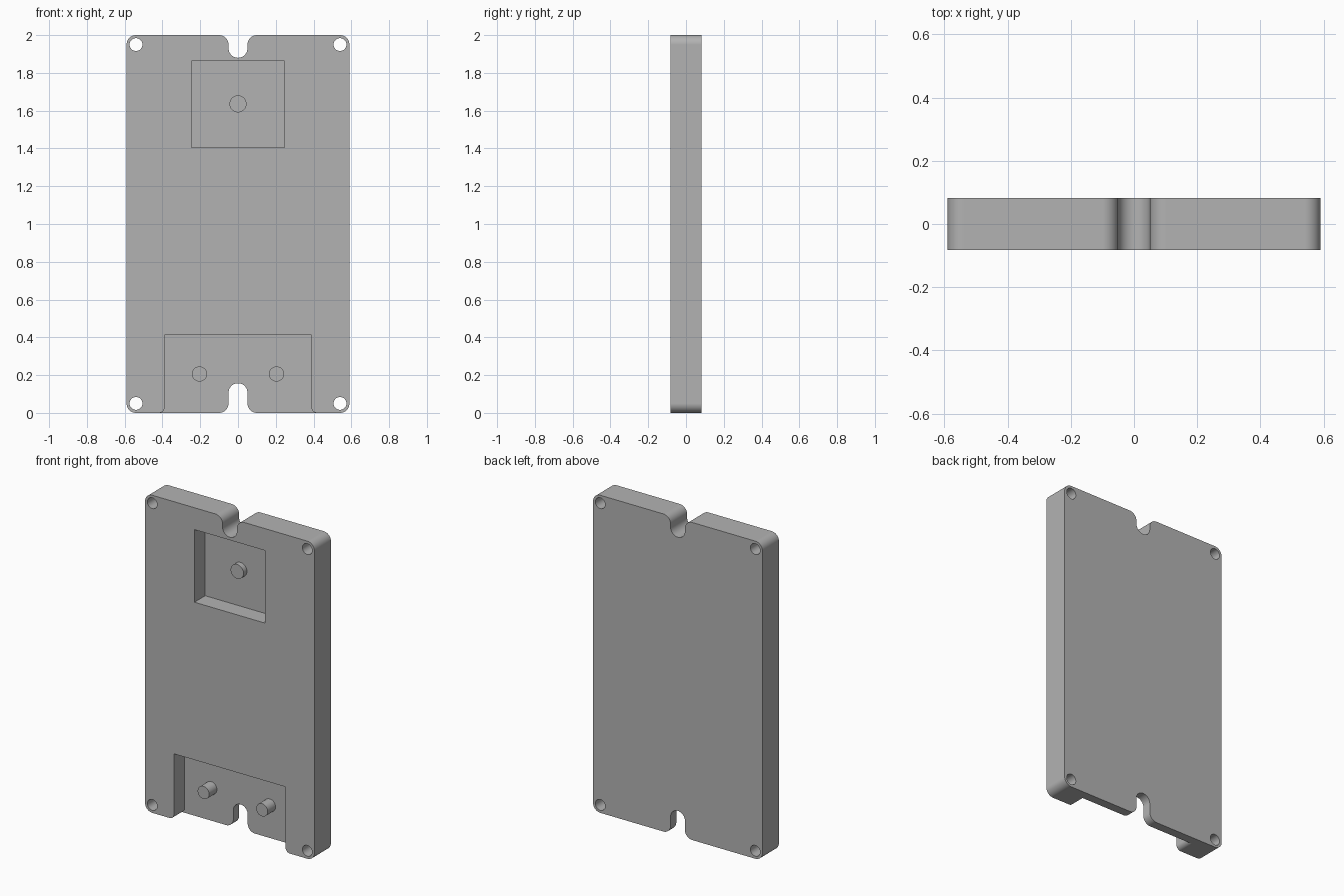
import bpy, bmesh, math

cube = bpy.data.objects.get("Cube")
if cube:
    bpy.data.objects.remove(cube, do_unlink=True)

HALF_W, HEIGHT, HALF_T = 0.59, 2.0, 0.082
FLOOR = 0.025          # y of the pocket floors
R = 0.05               # corner, notch and mouth radius

grey = bpy.data.materials.new("mid grey")
grey.use_nodes = True
COLOUR = (0.45, 0.45, 0.45, 1)
grey.diffuse_color = COLOUR
grey.node_tree.nodes["Principled BSDF"].inputs["Base Color"].default_value = COLOUR


def arc(cx, cz, r, start, end, steps=10):
    angles = [math.radians(start + (end - start) * i / steps) for i in range(steps + 1)]
    return [(cx + r * math.cos(a), cz + r * math.sin(a)) for a in angles]


def circle(cx, cz, r):
    return arc(cx, cz, r, 0, 360, 40)[:-1]


def mirrored(half):
    """Close a right-hand half profile with its mirror image."""
    return half + [(-x, z) for x, z in reversed(half) if x > 1e-5]


def prism(name, points, y0, y1):
    """Extrude an x-z profile from y0 to y1."""
    bm = bmesh.new()
    face = bm.faces.new([bm.verts.new((x, y0, z)) for x, z in points])
    out = bmesh.ops.extrude_face_region(bm, geom=[face])["geom"]
    verts = [g for g in out if isinstance(g, bmesh.types.BMVert)]
    bmesh.ops.translate(bm, verts=verts, vec=(0, y1 - y0, 0))
    bmesh.ops.recalc_face_normals(bm, faces=bm.faces)
    mesh = bpy.data.meshes.new(name)
    bm.to_mesh(mesh)
    bm.free()
    mesh.materials.append(grey)
    obj = bpy.data.objects.new(name, mesh)
    bpy.context.collection.objects.link(obj)
    return obj


def activate(obj):
    bpy.ops.object.select_all(action="DESELECT")
    obj.select_set(True)
    bpy.context.view_layer.objects.active = obj


def cut(target, cutter):
    mod = target.modifiers.new("cut", "BOOLEAN")
    mod.operation, mod.solver, mod.object = "DIFFERENCE", "EXACT", cutter
    activate(target)
    bpy.ops.object.modifier_apply(modifier=mod.name)
    bpy.data.objects.remove(cutter, do_unlink=True)


def smooth(obj):
    activate(obj)
    bpy.ops.object.shade_smooth_by_angle(angle=math.radians(30))
    obj.modifiers.new("flat faces", "WEIGHTED_NORMAL").keep_sharp = True


# Plate with rounded corners and a notch at each end
corner_x, top_z = HALF_W - R, HEIGHT - R
half = (arc(0, 0.107, R, 90, 0) + arc(2 * R, R, R, 180, 270)
        + arc(corner_x, R, R, 270, 360) + arc(corner_x, top_z, R, 0, 90)
        + arc(2 * R, top_z, R, 90, 180) + arc(0, 1.93, R, 0, -90))
plate = prism("plate", mirrored(half), -HALF_T, HALF_T)

# Square pocket near the top
cut(plate, prism("upper_pocket_cutter",
                 mirrored([(0.246, 1.405), (0.246, 1.862)]), -0.2, FLOOR))

# Open pocket at the bottom with a flared mouth
flare = arc(0.419, 0.03, 0.03, 180, 270)
cut(plate, prism("lower_pocket_cutter",
                 mirrored([(0.389, 0.412)] + flare + [(0.419, -0.1)]), -0.2, FLOOR))

# Corner screw holes
for x in (-corner_x, corner_x):
    for z in (R, top_z):
        cut(plate, prism("hole_cutter", circle(x, z, 0.034), -0.2, 0.2))
smooth(plate)

# Studs standing on the pocket floors
for name, x, z, r, height in (("upper_stud", 0, 1.636, 0.045, 0.034),
                              ("lower_right_stud", -0.204, 0.206, 0.04, 0.078),
                              ("lower_left_stud", 0.204, 0.206, 0.04, 0.078)):
    smooth(prism(name, circle(x, z, r), FLOOR - height, FLOOR + 0.01))
